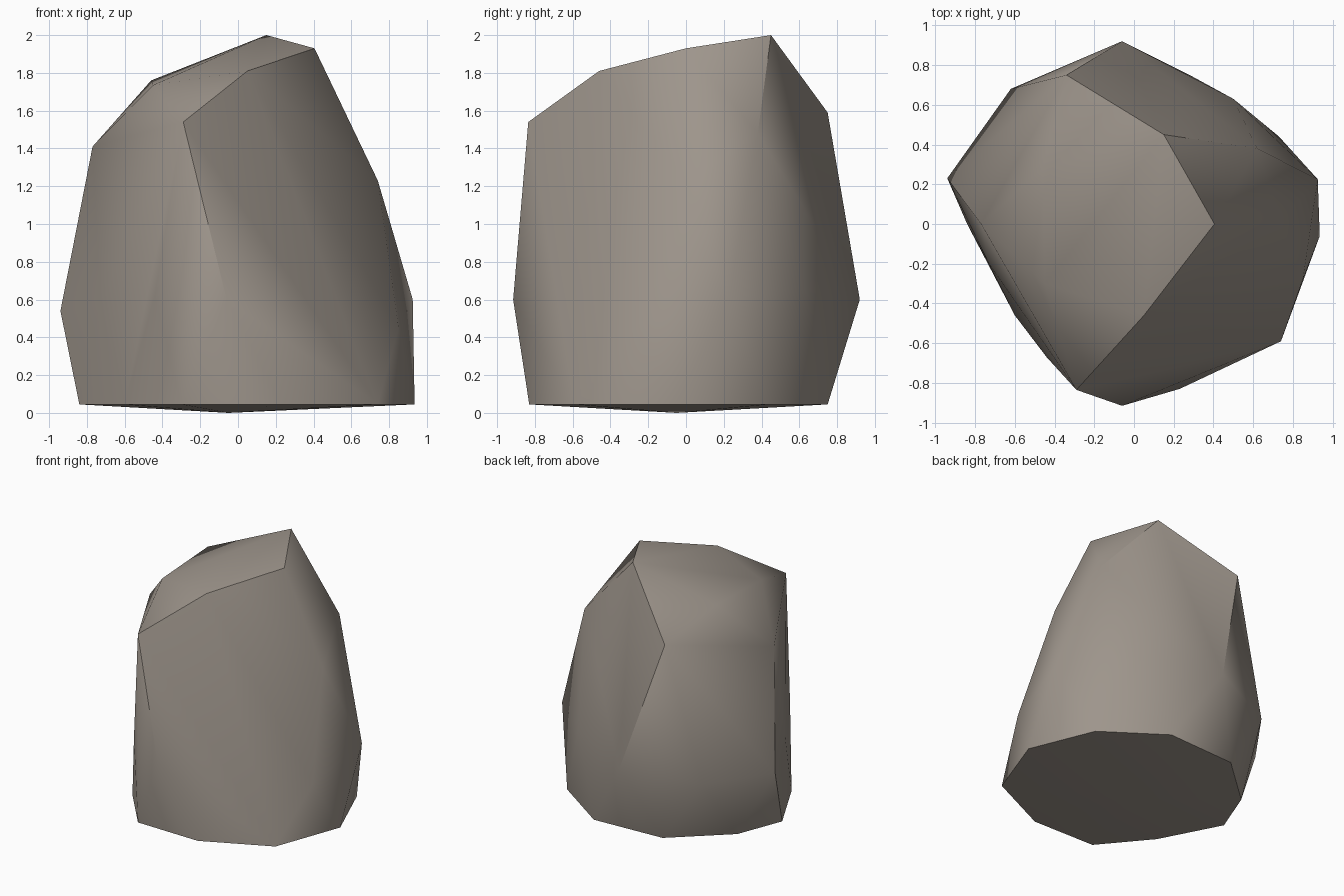
import bpy, bmesh, math

if "Cube" in bpy.data.objects:
    bpy.data.objects.remove(bpy.data.objects["Cube"])

# Corner points of the boulder, grouped by level
base = [(-.30, -.82), (.23, -.83), (.74, -.59), (.935, -.06), (.73, .44),
        (.28, .75), (-.30, .72), (-.70, .36), (-.84, .0), (-.60, -.46)]
belly = [(-.06, -.915, .60), (.85, -.28, .45), (.925, .225, .60), (.50, .63, .65),
         (-.06, .92, .60), (-.62, .68, .54), (-.94, .23, .54), (-.73, -.20, .58),
         (-.44, -.67, .62)]
shoulder = [(.74, .0, 1.23), (.62, .38, 1.48), (-.34, .75, 1.59), (-.77, .0, 1.41),
            (-.29, -.835, 1.54)]
crown = [(.05, -.46, 1.81), (.405, .0, 1.93), (.15, .45, 2.0),
         (-.46, .28, 1.76), (-.45, -.30, 1.735)]
points = [(x, y, .045) for x, y in base] + [(-.05, -.05, 0)] + belly + shoulder + crown

# Chiselled boulder: convex hull around the points
bm = bmesh.new()
for p in points:
    bm.verts.new(p)
hull = bmesh.ops.convex_hull(bm, input=bm.verts)
loose = [v for v in bm.verts if not v.link_faces]
bmesh.ops.delete(bm, geom=loose, context='VERTS')
bmesh.ops.recalc_face_normals(bm, faces=bm.faces)
mesh = bpy.data.meshes.new("boulder")
bm.to_mesh(mesh)
bm.free()

boulder = bpy.data.objects.new("boulder", mesh)
bpy.context.collection.objects.link(boulder)

# Warm grey stone
stone = bpy.data.materials.new("warm_grey_stone")
stone.diffuse_color = (.34, .30, .26, 1)
stone.use_nodes = True
stone.node_tree.nodes["Principled BSDF"].inputs["Base Color"].default_value = stone.diffuse_color
mesh.materials.append(stone)

# Soft facets, sharp chipped edges
bpy.context.view_layer.objects.active = boulder
boulder.select_set(True)
bpy.ops.object.shade_smooth_by_angle(angle=math.radians(42))
